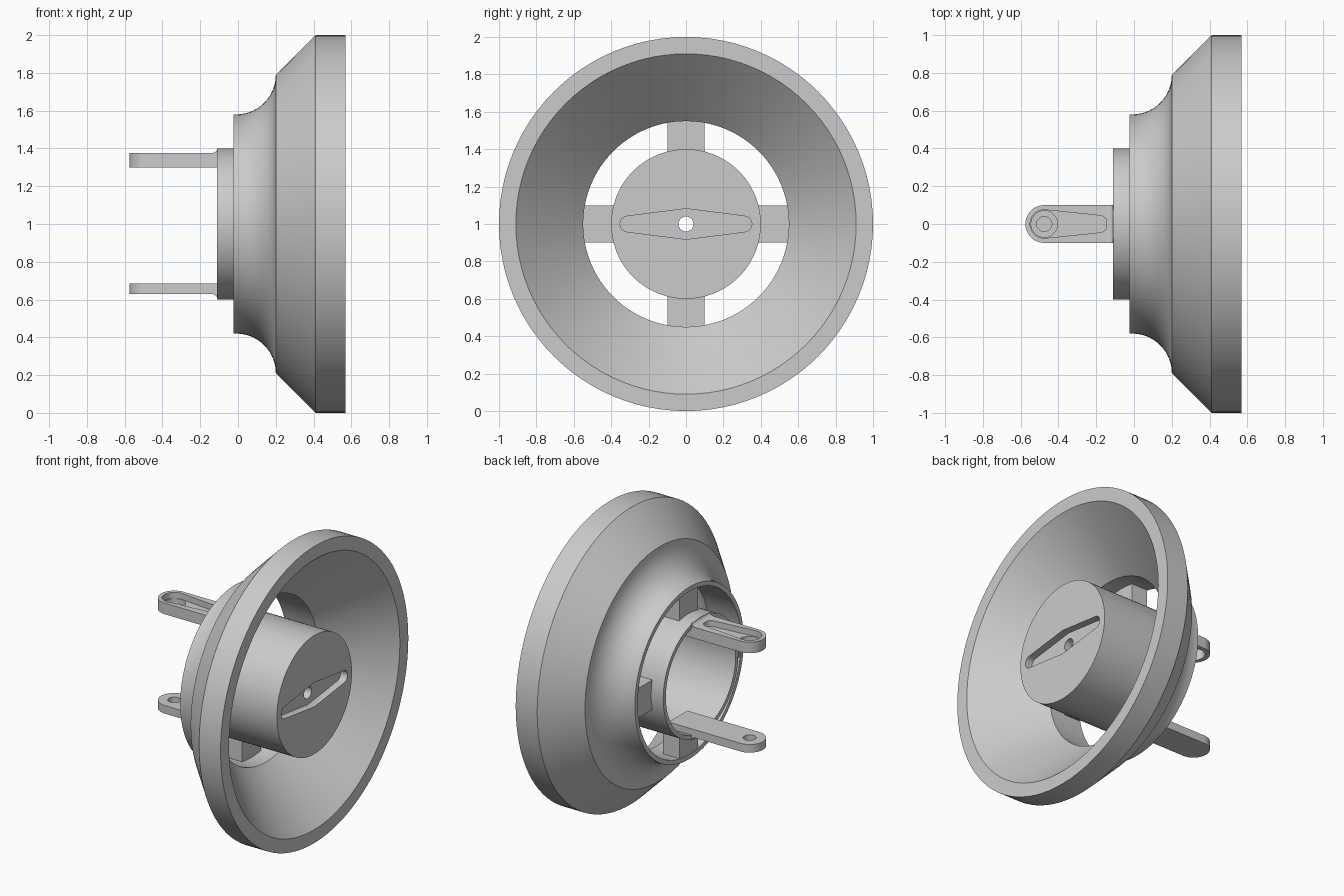
import bpy, bmesh, math
from mathutils import Vector
from mathutils.geometry import convex_hull_2d

if "Cube" in bpy.data.objects:
    bpy.data.objects.remove(bpy.data.objects["Cube"])

GREY = (0.6, 0.6, 0.6, 1)
grey = bpy.data.materials.new("plain_grey")
grey.use_nodes = True
grey.diffuse_color = GREY
grey.node_tree.nodes["Principled BSDF"].inputs["Base Color"].default_value = GREY
AXIS_Z = 1.0   # height of the turning axis, which runs along x


def finish(name, bm):
    bmesh.ops.recalc_face_normals(bm, faces=bm.faces)
    mesh = bpy.data.meshes.new(name)
    bm.to_mesh(mesh)
    bm.free()
    mesh.materials.append(grey)
    mesh.shade_smooth()
    mesh.set_sharp_from_angle(angle=math.radians(30))
    ob = bpy.data.objects.new(name, mesh)
    bpy.context.scene.collection.objects.link(ob)
    return ob


def lathe(name, profile, steps=96):
    """Turn a closed (x, radius) profile around the x axis."""
    bm = bmesh.new()
    rings = []
    for i in range(steps):
        a = math.tau * i / steps
        rings.append([bm.verts.new((x, r * math.cos(a), AXIS_Z + r * math.sin(a)))
                      for x, r in profile])
    n = len(profile)
    for i in range(steps):
        p, q = rings[i], rings[(i + 1) % steps]
        for j in range(n):
            k = (j + 1) % n
            bm.faces.new((p[j], p[k], q[k], q[j]))
    return finish(name, bm)


def hull(*circles):
    """Outline around circles given as (u, v, radius)."""
    pts = []
    for u, v, r in circles:
        count = 48 if r else 1
        pts += [Vector((u + r * math.cos(math.tau * i / count),
                        v + r * math.sin(math.tau * i / count))) for i in range(count)]
    return [pts[i] for i in convex_hull_2d(pts)]


def prism(name, outline, low, high, axis="z"):
    place = {"x": lambda u, v, h: (h, u, v),
             "y": lambda u, v, h: (u, h, v),
             "z": lambda u, v, h: (u, v, h)}[axis]
    bm = bmesh.new()
    a, b = [[bm.verts.new(place(u, v, h)) for u, v in outline] for h in (low, high)]
    bm.faces.new(a)
    bm.faces.new(b)
    for i in range(len(a)):
        j = (i + 1) % len(a)
        bm.faces.new((a[i], a[j], b[j], b[i]))
    return finish(name, bm)


def cut(ob, cutter):
    mod = ob.modifiers.new("cut", "BOOLEAN")
    mod.operation = "DIFFERENCE"
    mod.solver = "EXACT"
    mod.object = cutter
    cutter.hide_render = True
    with bpy.context.temp_override(object=ob, active_object=ob):
        bpy.ops.object.modifier_apply(modifier=mod.name)
    bpy.data.objects.remove(cutter)
    ob.data.set_sharp_from_angle(angle=math.radians(30))


def box(name, x, y, z):
    return prism(name, [(x[0], y[0]), (x[1], y[0]), (x[1], y[1]), (x[0], y[1])], *z)


# Flared bowl with a concave neck and a conical inside
neck = [(-0.01 + 0.21 * math.sin(t), 0.79 - 0.21 * math.cos(t))
        for t in [math.pi / 2 * i / 14 for i in range(15)]]
lathe("flared_bowl", [(-0.025, 0.55), (-0.025, 0.58)] + neck
      + [(0.41, 1.0), (0.57, 1.0), (0.57, 0.91), (0.21, 0.55)])

# Hollow hub, closed at the face, with a lever-shaped recess
hub = lathe("hub_cup", [(-0.11, 0.4), (0.57, 0.4), (0.57, 0.04),
                        (0.47, 0.04), (0.47, 0.372), (-0.11, 0.372)])
lever = hull((-0.31, AXIS_Z, 0.042), (0.31, AXIS_Z, 0.042),
             (0, AXIS_Z + 0.082, 0), (0, AXIS_Z - 0.082, 0))
cut(hub, prism("lever_cutter", lever, 0.52, 0.6, "x"))

# Four spokes joining hub and bowl
for side, label in ((1, "left"), (-1, "right")):
    span = sorted((side * 0.385, side * 0.56))
    box("spoke_" + label, (-0.02, 0.1), span, (0.9, 1.1))
for side, label in ((1, "top"), (-1, "bottom")):
    span = sorted((AXIS_Z + side * 0.385, AXIS_Z + side * 0.56))
    box("spoke_" + label, (-0.02, 0.1), (-0.1, 0.1), span)

# Two round-ended arms at the rear
TIP = -0.475
arm = hull((TIP, 0, 0.1), (0.06, 0.1, 0), (0.06, -0.1, 0))
top_arm = prism("arm_top", arm, 1.30, 1.375)
bottom_arm = prism("arm_bottom", arm, 0.63, 0.685)

# Teardrop recess and through hole above, blind pivot hole below
cut(top_arm, prism("teardrop_cutter", hull((TIP, 0, 0.075), (-0.185, 0, 0.045)), 1.335, 1.4))
cut(top_arm, prism("hole_cutter", hull((TIP, 0, 0.07)), 1.2, 1.36))
cut(bottom_arm, prism("pivot_cutter", hull((TIP, 0, 0.04)), 0.645, 0.75))

# Small fillets between arms and hub
for side, label, root in ((1, "top", 0.375), (-1, "bottom", 0.37)):
    rise = 0.395 - root
    curve = [(-0.11 - 0.035 * math.cos(t), AXIS_Z + side * (root + rise * (1 - math.sin(t))))
             for t in [math.pi / 2 * i / 5 for i in range(6)]]
    curve = [(-0.11 - 0.035 * (1 - math.sin(t)), AXIS_Z + side * (root + rise * (1 - math.cos(t))))
             for t in [math.pi / 2 * i / 5 for i in range(6)]]
    prism("fillet_" + label, curve + [(-0.108, AXIS_Z + side * (root - 0.002))],
          -0.098, 0.098, "y")
